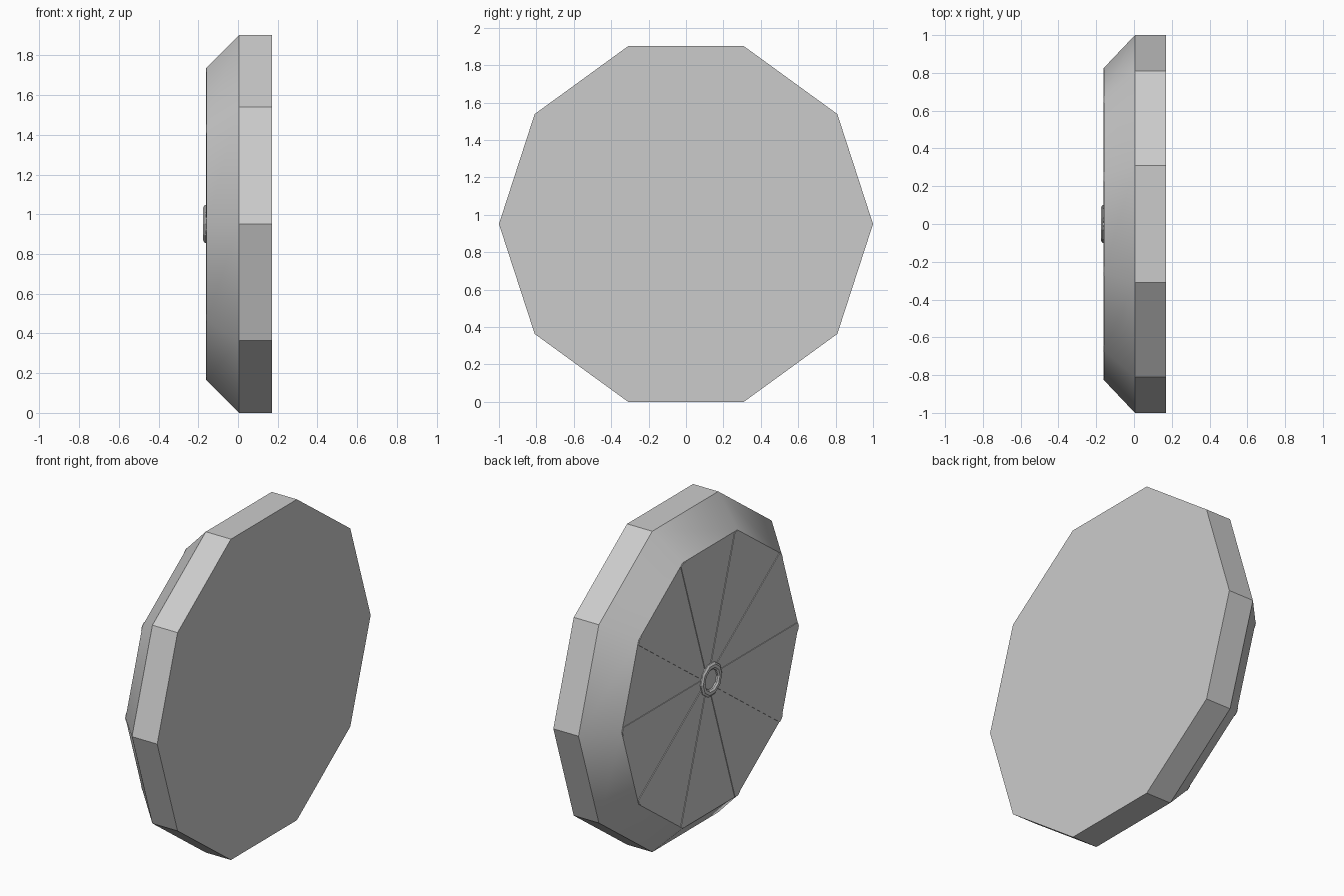
import bpy, bmesh
from math import cos, sin, pi, radians

if "Cube" in bpy.data.objects:
    bpy.data.objects.remove(bpy.data.objects["Cube"])

SIDES = 10
CZ = sin(2 * pi / 5)      # centre height so the lower flat sits on z = 0


def lathe(name, profile, sides=SIDES, closed=False):
    """Spin an (x, radius) profile round the x axis into a faceted solid."""
    bm = bmesh.new()
    rings = [[bm.verts.new((x, r * cos(2 * pi * i / sides), CZ + r * sin(2 * pi * i / sides)))
              for i in range(sides)] for x, r in profile]
    pairs = list(zip(rings, rings[1:]))
    if closed:
        pairs.append((rings[-1], rings[0]))
    else:
        bm.faces.new(rings[0])
        bm.faces.new(rings[-1])
    for a, b in pairs:
        for i in range(sides):
            j = (i + 1) % sides
            bm.faces.new((a[i], a[j], b[j], b[i]))
    return finish(name, bm)


def finish(name, bm):
    bmesh.ops.recalc_face_normals(bm, faces=bm.faces)
    mesh = bpy.data.meshes.new(name)
    bm.to_mesh(mesh)
    bm.free()
    ob = bpy.data.objects.new(name, mesh)
    bpy.context.collection.objects.link(ob)
    return ob


# Ten-sided disc with a bevelled back
disc = lathe("disc", [(0.17, 1.0), (0.005, 1.0), (-0.158, 0.828)])
bpy.context.view_layer.objects.active = disc
disc.select_set(True)
bpy.ops.object.shade_smooth_by_angle(angle=radians(30))

# Thin raised spokes running from the hub to each corner
for k in range(SIDES):
    a = 2 * pi * k / SIDES
    bm = bmesh.new()
    # (radius, sideways) outline, pointed to fit the corner
    outline = [(0.07, -0.025), (0.818, -0.025), (0.826, 0), (0.818, 0.025), (0.07, 0.025)]
    verts = [bm.verts.new((-0.156, r * cos(a) - s * sin(a), CZ + r * sin(a) + s * cos(a)))
             for r, s in outline]
    face = bm.faces.new(verts)
    new = bmesh.ops.extrude_face_region(bm, geom=[face])["geom"]
    bmesh.ops.translate(bm, vec=(-0.006, 0, 0),
                        verts=[g for g in new if isinstance(g, bmesh.types.BMVert)])
    finish(f"spoke_{k + 1}", bm)

# Small bevelled ring at the middle
lathe("hub_ring", [(-0.156, 0.1), (-0.167, 0.1), (-0.175, 0.088),
                   (-0.175, 0.07), (-0.167, 0.06), (-0.156, 0.06)], closed=True)
